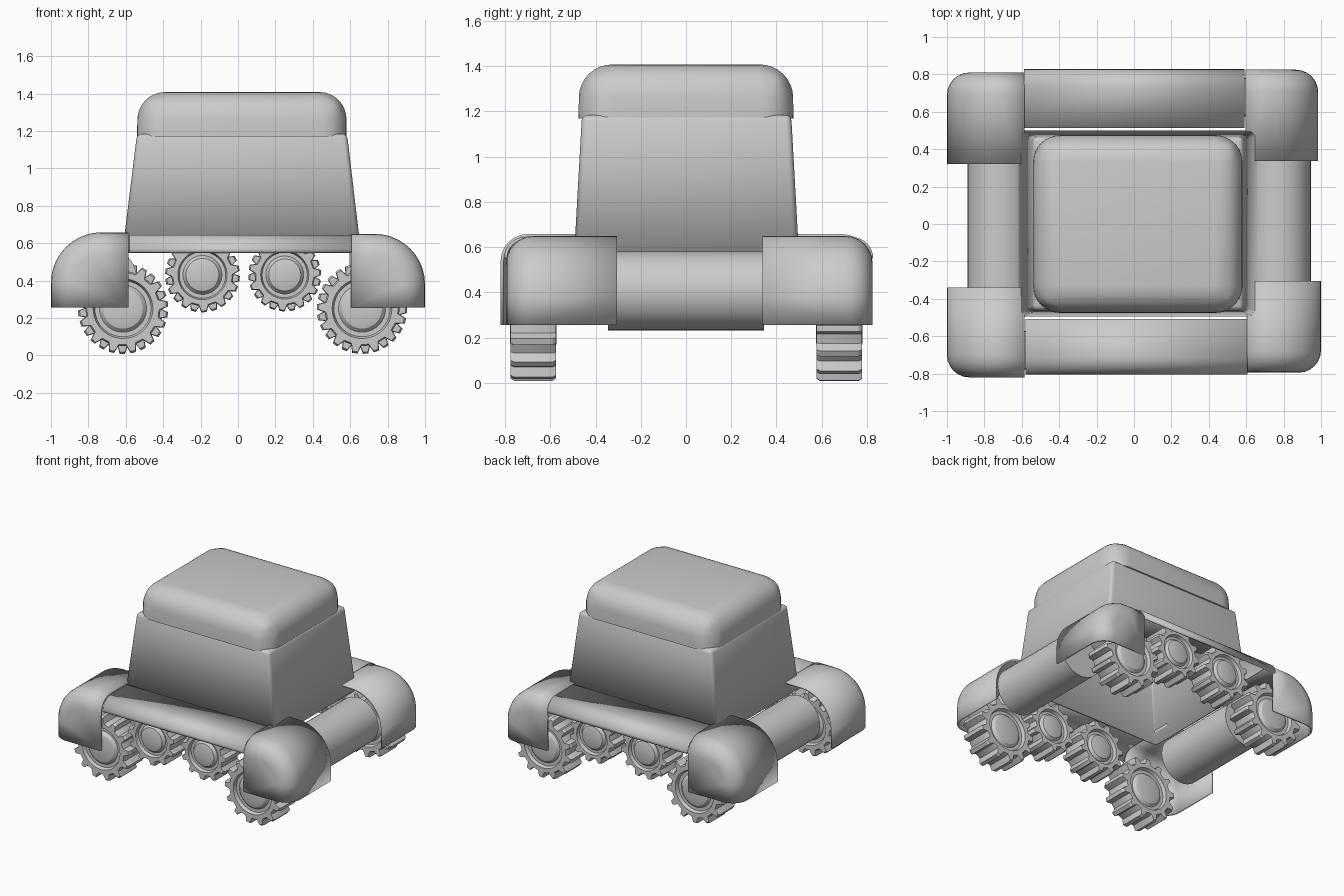
import bpy, bmesh
from math import sin, cos, pi, radians

if "Cube" in bpy.data.objects:
    bpy.data.objects.remove(bpy.data.objects["Cube"])


def finish(name, bm, shell=0.0, angle=35):
    """Turn a bmesh into a smooth-by-angle object; shells get wall thickness."""
    bmesh.ops.recalc_face_normals(bm, faces=bm.faces)
    bm.normal_update()
    if shell and sum(f.normal.z * f.calc_area() for f in bm.faces) < 0:
        bmesh.ops.reverse_faces(bm, faces=bm.faces)
    me = bpy.data.meshes.new(name)
    bm.to_mesh(me)
    bm.free()
    ob = bpy.data.objects.new(name, me)
    bpy.context.collection.objects.link(ob)
    bpy.ops.object.select_all(action='DESELECT')
    ob.select_set(True)
    bpy.context.view_layer.objects.active = ob
    bpy.ops.object.shade_smooth_by_angle(angle=radians(angle))
    if shell:
        m = ob.modifiers.new("Wall", 'SOLIDIFY')
        m.thickness, m.offset = shell, -1
    return ob


def loft(bm, rings, closed=False):
    """Bridge rows of points with quads and return the vertex rows."""
    rows = [[bm.verts.new(p) for p in r] for r in rings]
    n = len(rows[0])
    for a, b in zip(rows, rows[1:]):
        for i in range(n if closed else n - 1):
            j = (i + 1) % n
            bm.faces.new((a[i], a[j], b[j], b[i]))
    return rows


def rect(x0, x1, y0, y1, z):
    return [(x0, y0, z), (x1, y0, z), (x1, y1, z), (x0, y1, z)]


# Tapered cabin, open underneath
bm = bmesh.new()
rows = loft(bm, [rect(-0.617, 0.657, -0.495, 0.5, 0.56),
                 rect(-0.54, 0.583, -0.46, 0.465, 1.185)], True)
bm.faces.new(rows[1])
edges = [e for e in bm.edges if max(v.co.z for v in e.verts) > 1]
bmesh.ops.bevel(bm, geom=edges, offset=0.025, segments=3, profile=0.5,
                affect='EDGES')
finish("cabin", bm, 0.015)

# Rounded roof
bm = bmesh.new()
rows = loft(bm, [rect(-0.54, 0.58, -0.475, 0.475, 1.17),
                 rect(-0.535, 0.58, -0.472, 0.472, 1.408)], True)
bm.faces.new(rows[0])
bm.faces.new(rows[1])
edges = [e for e in bm.edges if max(v.co.z for v in e.verts) > 1.3]
bmesh.ops.bevel(bm, geom=edges, offset=0.145, segments=8, profile=0.5,
                affect='EDGES')
finish("roof", bm)


# Corner fenders: rounded hoods, open below and toward the inside
def fender(name, xi, xo, yi, yo, ztop=0.658, zbot=0.255):
    sx, sy = (1 if xo > 0 else -1), (1 if yo > 0 else -1)
    round_y, round_x = 0.12, 0.27

    def profile(d, y):
        r = round_x - d
        cx, cz = xo - sx * round_x, ztop - round_x
        pts = [(xi, y, ztop - d)]
        for i in range(11):
            a = pi / 2 * i / 10
            pts.append((cx + sx * r * sin(a), y, cz + r * cos(a)))
        return pts + [(xo - sx * d, y, zbot)]

    rings = [profile(0, yi)]
    for i in range(7):
        a = pi / 2 * i / 6
        rings.append(profile(round_y * (1 - cos(a)),
                             yo - sy * round_y * (1 - sin(a))))
    bm = bmesh.new()
    rows = loft(bm, rings)
    # Outer wall and the strip that closes the rounded corner at the inner edge
    corner = bm.verts.new((xi, yo, zbot))
    bm.faces.new(rows[-1] + [corner])
    finish(name, bm, 0.014)


fender("front_left_fender", -0.585, -1.0, -0.34, -0.82)
fender("front_right_fender", 0.605, 1.0, -0.305, -0.795, 0.65)
fender("back_left_fender", -0.585, -1.0, 0.32, 0.81)
fender("back_right_fender", 0.595, 0.985, 0.338, 0.825, 0.65)


# Side covers between the fenders
def side_cover(name, x0, x1, yi, yo, z=0.645, zlow=0.55):
    s = 1 if yo > 0 else -1
    r = z - zlow
    sec = [(yi, z)] + [(yo - s * r * (1 - sin(a)), zlow + r * cos(a))
                       for a in (pi / 2 * i / 8 for i in range(9))]
    bm = bmesh.new()
    loft(bm, [[(x, y, h) for y, h in sec] for x in (x0, x1)])
    finish(name, bm, 0.014)


side_cover("front_side_cover", -0.58, 0.608, -0.508, -0.805)
side_cover("back_side_cover", -0.587, 0.592, 0.512, 0.828)

# End bumper tubes
for name, x in (("left_bumper_tube", -0.715), ("right_bumper_tube", 0.77)):
    bm = bmesh.new()
    rows = loft(bm, [[(x + 0.175 * cos(2 * pi * i / 40), y,
                       0.407 + 0.175 * sin(2 * pi * i / 40))
                      for i in range(40)] for y in (-0.345, 0.345)], True)
    for r in rows:
        bm.faces.new(r)
    finish(name, bm)


# Toothed wheels with recessed faces and raised hubs
def wheel(name, x, y, z, radius, teeth, phase, half=0.1):
    n = teeth * 4

    def ring(yy, scale, gear=False):
        pts = []
        for i in range(n):
            k = i % 4
            step = (i // 4 + (0.0, 0.24, 0.40, 0.84)[k] if gear else i / 4)
            a = 2 * pi * (step + phase) / teeth
            r = radius * scale * ((1.0 if k < 2 else 0.83) if gear else 1)
            pts.append((x + r * cos(a), y + yy, z + r * sin(a)))
        return pts

    side = [(half - 0.015, 1.0, True), (half, 0.96, True), (half, 0.66, False),
            (half - 0.025, 0.62, False), (half - 0.025, 0.52, False),
            (half - 0.005, 0.44, False), (half + 0.003, 0.3, False)]
    rings = [ring(-a, b, c) for a, b, c in reversed(side)]
    rings += [ring(a, b, c) for a, b, c in side]
    bm = bmesh.new()
    rows = loft(bm, rings, True)
    bm.faces.new(rows[0])
    bm.faces.new(rows[-1])
    finish(name, bm, angle=30)


for row, y, ph in (("front", -0.675, 0.0), ("back", 0.678, 0.5)):
    wheel(row + "_left_drive_wheel", -0.615, y, 0.25, 0.242, 13, ph + 0.1)
    wheel(row + "_right_drive_wheel", 0.663, y, 0.25, 0.242, 13, ph + 0.3)
    wheel(row + "_left_road_wheel", -0.19, y, 0.43, 0.2, 11, ph + 0.2)
    wheel(row + "_right_road_wheel", 0.25, y, 0.43, 0.195, 11, ph)
